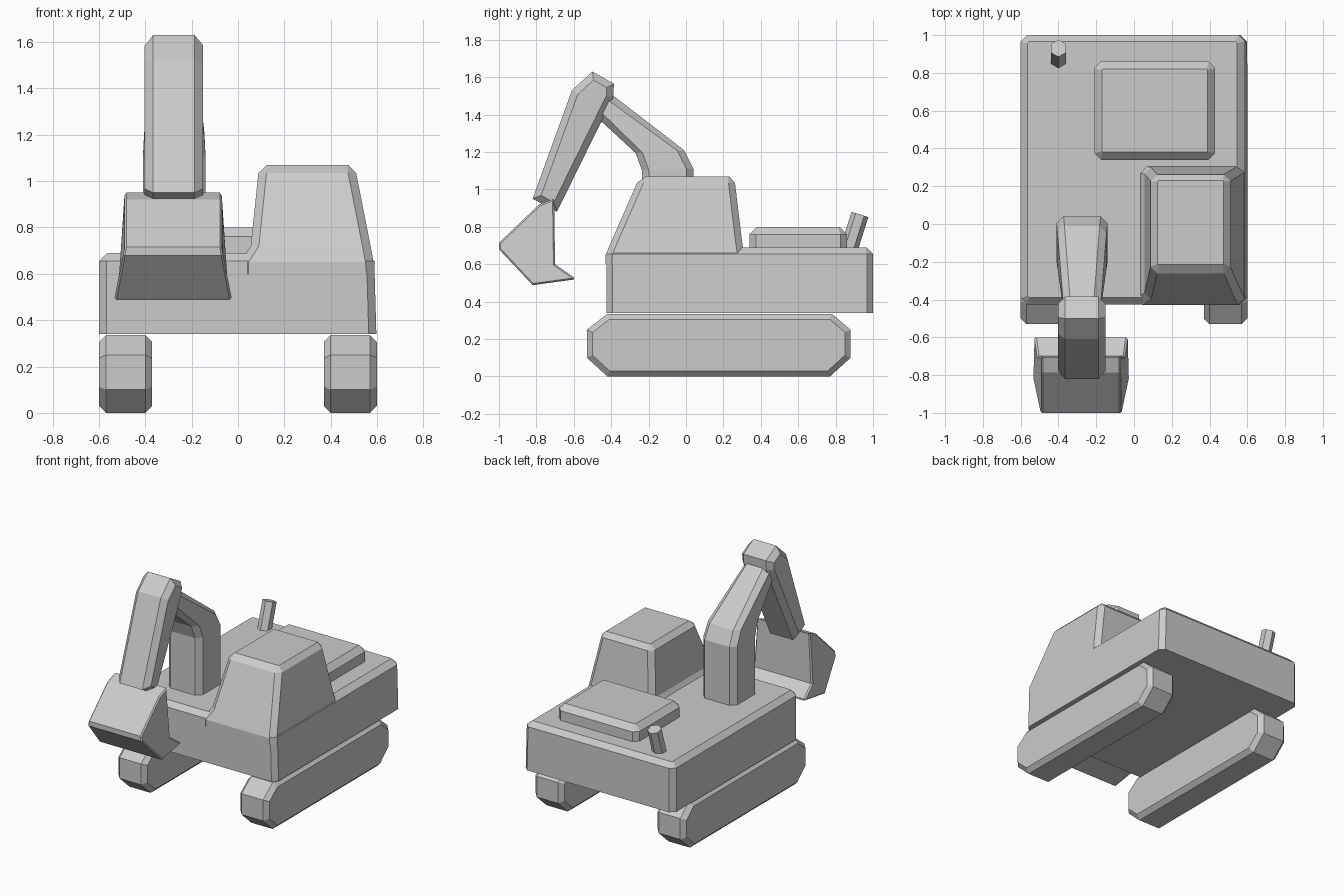
import bpy, bmesh, math
from mathutils import Vector, Matrix

if "Cube" in bpy.data.objects:
    bpy.data.objects.remove(bpy.data.objects["Cube"])

grey = bpy.data.materials.new("plain_grey")
grey.diffuse_color = (0.6, 0.6, 0.6, 1)
grey.use_nodes = True
grey.node_tree.nodes["Principled BSDF"].inputs["Base Color"].default_value = grey.diffuse_color


def finish(name, bm):
    bmesh.ops.recalc_face_normals(bm, faces=bm.faces)
    mesh = bpy.data.meshes.new(name)
    bm.to_mesh(mesh)
    bm.free()
    mesh.materials.append(grey)
    obj = bpy.data.objects.new(name, mesh)
    bpy.context.collection.objects.link(obj)
    return obj


def loft(name, rings):
    """Skin equal-length rings of points and cap both ends."""
    bm = bmesh.new()
    loops = [[bm.verts.new(p) for p in ring] for ring in rings]
    n = len(loops[0])
    for a, b in zip(loops, loops[1:]):
        for i in range(n):
            j = (i + 1) % n
            bm.faces.new((a[i], a[j], b[j], b[i]))
    bm.faces.new(loops[0])
    bm.faces.new(loops[-1])
    return finish(name, bm)


def octagon(x0, x1, y0, y1, c):
    """Rectangle with its corners cut by c."""
    return [(x0 + c, y0), (x1 - c, y0), (x1, y0 + c), (x1, y1 - c),
            (x1 - c, y1), (x0 + c, y1), (x0, y1 - c), (x0, y0 + c)]


def tower(name, levels):
    """Stack of cut-corner rectangles: (z, x0, x1, y0, y1, corner)."""
    return loft(name, [[(x, y, z) for x, y in octagon(*r)] for z, *r in levels])


def slab(name, profile, x0, x1, cut):
    """Side profile (y, z) extruded across x, with the rims of both ends chamfered."""
    bm = bmesh.new()
    base = bm.faces.new([bm.verts.new((x0, y, z)) for y, z in profile])
    new = bmesh.ops.extrude_face_region(bm, geom=[base], use_keep_orig=True)["geom"]
    for v in new:
        if isinstance(v, bmesh.types.BMVert):
            v.co.x = x1
    bmesh.ops.recalc_face_normals(bm, faces=bm.faces)
    rims = [e for e in bm.edges if abs(e.verts[0].co.x - e.verts[1].co.x) < 1e-5]
    bmesh.ops.bevel(bm, geom=rims, offset=cut, segments=1, affect='EDGES',
                    clamp_overlap=True)
    return finish(name, bm)


# Tracks
track = [(-0.53, 0.10), (-0.53, 0.25), (-0.42, 0.335), (0.78, 0.335),
         (0.88, 0.25), (0.88, 0.10), (0.77, 0.0), (-0.42, 0.0)]
for side, x in (("left", -0.6), ("right", 0.37)):
    slab(side + "_track", track, x, x + 0.23, 0.03)

# Main body with chamfered top rim
tower("body", [(0.34, -0.6, 0.597, -0.425, 1.0, 0.033),
               (0.655, -0.6, 0.588, -0.425, 1.0, 0.033),
               (0.69, -0.565, 0.545, -0.39, 0.967, 0.01)])

# Cab, tapering to a chamfered roof
tower("cab", [(0.60, 0.01, 0.589, -0.43, 0.31, 0.035),
              (0.65, 0.01, 0.585, -0.43, 0.31, 0.035),
              (0.72, 0.055, 0.572, -0.40, 0.30, 0.035),
              (1.035, 0.088, 0.51, -0.262, 0.262, 0.035),
              (1.07, 0.125, 0.475, -0.215, 0.23, 0.005)])

# Engine hood
tower("engine_hood", [(0.67, -0.21, 0.43, 0.34, 0.86, 0.035),
                      (0.76, -0.21, 0.43, 0.34, 0.86, 0.035),
                      (0.80, -0.17, 0.39, 0.38, 0.82, 0.005)])

# Exhaust pipe: leaning six-sided cylinder
low, high = Vector((-0.4, 0.865, 0.66)), Vector((-0.4, 0.93, 0.866))
axis = high - low
bm = bmesh.new()
bmesh.ops.create_cone(bm, cap_ends=True, segments=6, radius1=0.047, radius2=0.047,
                      depth=axis.length,
                      matrix=Matrix.Translation((low + high) / 2)
                      @ Matrix.Rotation(-math.atan2(axis.y, axis.z), 4, 'X'))
finish("exhaust_pipe", bm)

# Boom: stations of (rear point, front point, half width)
boom = [((0.04, 0.67), (-0.235, 0.67), 0.135),
        ((0.04, 1.11), (-0.235, 1.10), 0.135),
        ((-0.01, 1.21), (-0.27, 1.195), 0.13),
        ((-0.40, 1.51), (-0.46, 1.37), 0.10)]
rings = []
for rear, front, half in boom:
    rear, front = Vector(rear), Vector(front)
    length = (front - rear).length
    ring = []
    for u, v in octagon(-half, half, 0, length, 0.037):
        p = rear.lerp(front, v / length)
        ring.append((-0.275 + u, p.x, p.y))
    rings.append(ring)
loft("boom", rings)

# Arm
slab("arm", [(-0.82, 0.95), (-0.61, 1.53), (-0.50, 1.63), (-0.385, 1.565),
             (-0.39, 1.49), (-0.69, 0.88)], -0.403, -0.15, 0.037)

# Bucket, flared towards the lip
bucket = slab("bucket", [(-0.705, 0.95), (-0.785, 0.92), (-1.0, 0.715), (-1.0, 0.68),
                         (-0.82, 0.488), (-0.60, 0.518), (-0.60, 0.53),
                         (-0.70, 0.60)], -0.49, -0.07, 0.033)
for v in bucket.data.vertices:
    flare = 1 + 0.19 * max(0, 0.71 - v.co.z) / 0.2
    v.co.x = -0.28 + (v.co.x + 0.28) * flare
